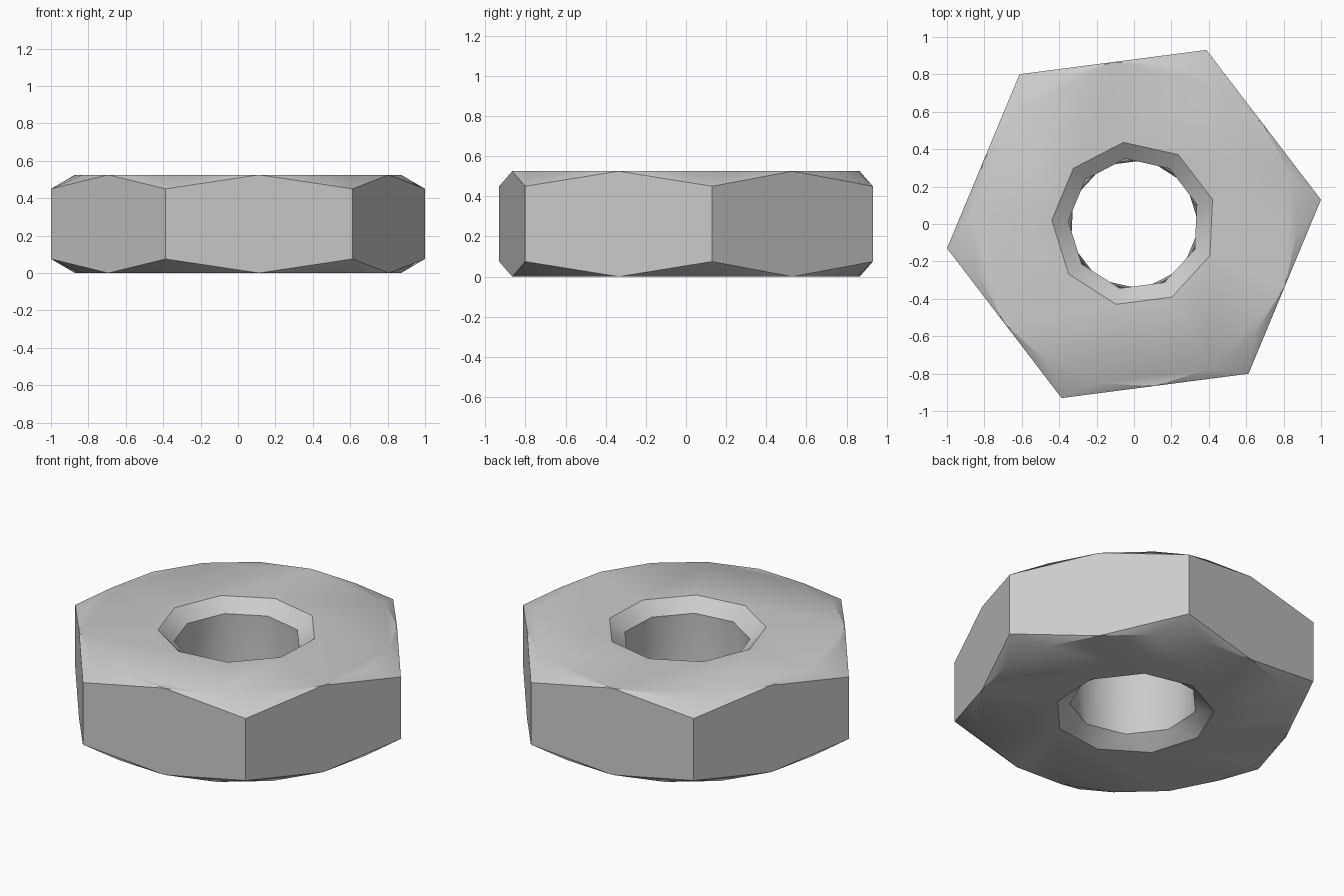
import bpy, bmesh, math

cube = bpy.data.objects.get("Cube")
if cube:
    bpy.data.objects.remove(cube, do_unlink=True)

HEIGHT = 0.525
DROP = 0.075        # height of the corner chamfers
SINK = 0.07         # depth of the bore countersink
TURN = 7.4          # rotation of the hexagon in degrees

bm = bmesh.new()


def ring(count, radius, z, start):
    """Circle of vertices beginning at an angle in degrees."""
    angles = [math.radians(start + 360 * i / count) for i in range(count)]
    return [bm.verts.new((radius * math.cos(a), radius * math.sin(a), z)) for a in angles]


def end_face(z, inward, bore_start):
    """Flat annulus, chamfered corners and countersink for one end."""
    corners = ring(6, 1.008, z + inward * DROP, TURN)
    rim = ring(18, 0.873, z, TURN + 10)
    mouth = ring(9, 0.44, z, TURN + 10)
    bore = ring(9, 0.352, z + inward * SINK, bore_start)
    for i in range(9):
        n = (i + 1) % 9
        bm.faces.new((mouth[i], rim[2 * i], rim[2 * i + 1], rim[(2 * i + 2) % 18], mouth[n]))
    for k in range(6):
        for j in range(3 * k - 2, 3 * k + 1):
            bm.faces.new((corners[k], rim[j % 18], rim[(j + 1) % 18]))
    return corners, rim, mouth, bore


def band(a, b, twisted):
    """Join two nine-sided rings, zigzagging when b is half a step ahead."""
    for i in range(9):
        n = (i + 1) % 9
        if twisted:
            bm.faces.new((a[i], a[n], b[i]))
            bm.faces.new((a[n], b[n], b[i]))
        else:
            bm.faces.new((a[i], a[n], b[n], b[i]))


# Two ends; the lower bore ring is turned half a step
top_corners, top_rim, top_mouth, top_bore = end_face(HEIGHT, -1, TURN + 10)
low_corners, low_rim, low_mouth, low_bore = end_face(0, 1, TURN + 30)

# Countersinks and bore wall
band(top_mouth, top_bore, False)
band(low_mouth, low_bore, True)
band(top_bore, low_bore, True)

# Six flats, each peaking at the middle of its edge
for k in range(6):
    n, mid = (k + 1) % 6, 3 * k + 1
    bm.faces.new((low_corners[k], low_rim[mid], low_corners[n],
                  top_corners[n], top_rim[mid], top_corners[k]))

bmesh.ops.recalc_face_normals(bm, faces=bm.faces[:])
mesh = bpy.data.meshes.new("hex_nut")
bm.to_mesh(mesh)
bm.free()
nut = bpy.data.objects.new("hex_nut", mesh)
bpy.context.collection.objects.link(nut)

# Plain grey metal
steel = bpy.data.materials.new("light_grey")
steel.use_nodes = True
colour = (0.6, 0.6, 0.6, 1)
steel.diffuse_color = colour
steel.node_tree.nodes["Principled BSDF"].inputs["Base Color"].default_value = colour
mesh.materials.append(steel)

# Soft chamfers, crisp flats
bpy.ops.object.select_all(action='DESELECT')
nut.select_set(True)
bpy.context.view_layer.objects.active = nut
bpy.ops.object.shade_smooth_by_angle(angle=math.radians(35))
